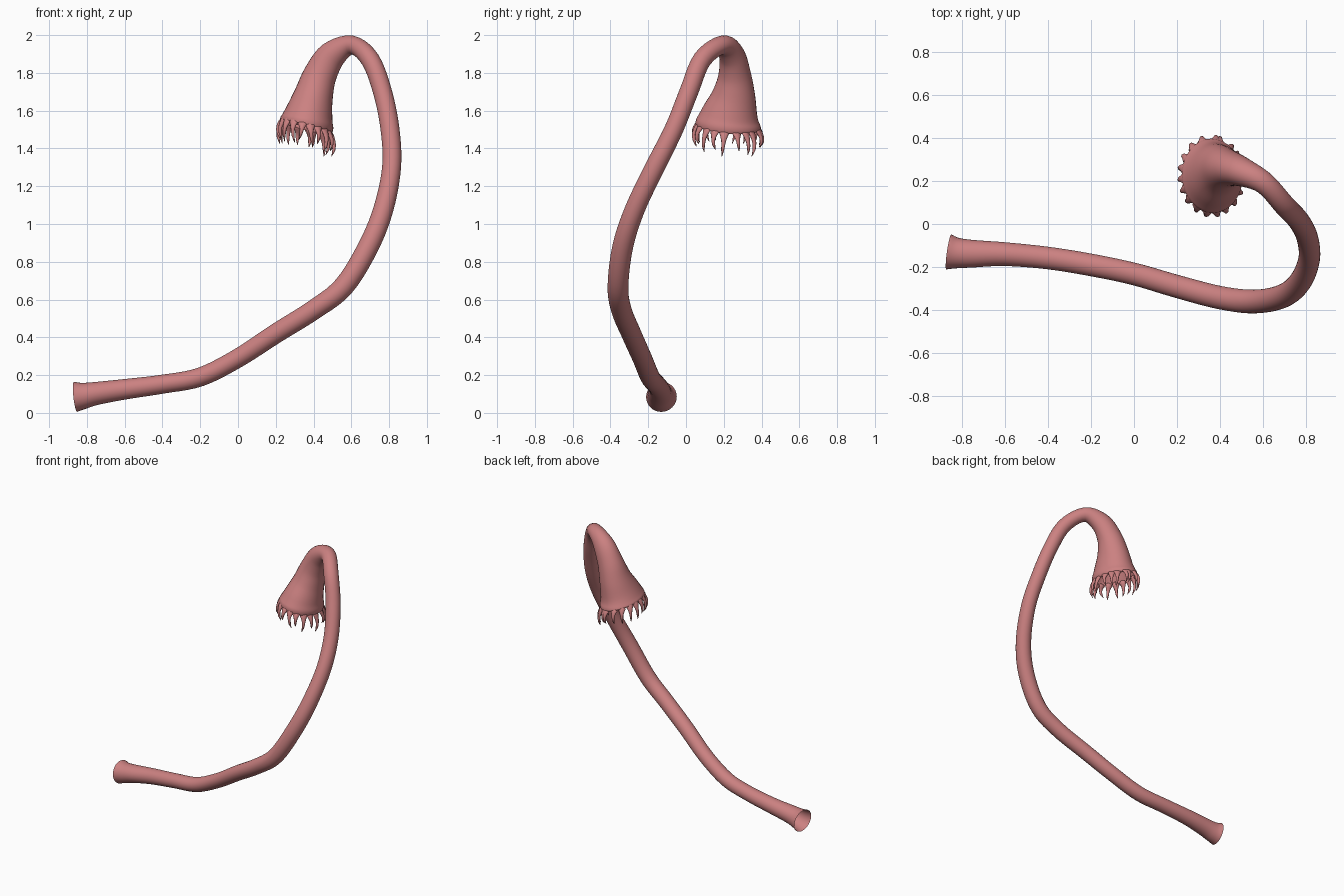
import bpy, bmesh, math, random
from mathutils import Vector

if "Cube" in bpy.data.objects:
    bpy.data.objects.remove(bpy.data.objects["Cube"])

random.seed(4)
mat = bpy.data.materials.new("tissue_pink")
mat.diffuse_color = (0.60, 0.22, 0.22, 1)
mat.use_nodes = True
mat.node_tree.nodes["Principled BSDF"].inputs["Base Color"].default_value = mat.diffuse_color


def spline(keys, steps):
    """Catmull-Rom through rows of numbers."""
    out = []
    n = len(keys)
    for i in range(n - 1):
        p = [keys[max(0, min(n - 1, i + k))] for k in (-1, 0, 1, 2)]
        for s in range(steps):
            t = s / steps
            out.append([0.5 * (2 * b + (c - a) * t + (2 * a - 5 * b + 4 * c - d) * t * t
                        + (3 * b - a - 3 * c + d) * t ** 3) for a, b, c, d in zip(*p)])
    out.append(list(keys[-1]))
    return out


def loft(bm, rows, sides, ref):
    """Sweep an ellipse along rows of x, y, z, half width along ref, half width across."""
    pts = [Vector(r[:3]) for r in rows]
    rings = []
    for i, r in enumerate(rows):
        t = (pts[min(i + 1, len(pts) - 1)] - pts[max(i - 1, 0)]).normalized()
        u = (ref - t * ref.dot(t)).normalized()
        v = t.cross(u)
        rings.append([bm.verts.new(pts[i] + u * r[3] * math.cos(a) + v * r[4] * math.sin(a))
                      for a in (2 * math.pi * k / sides for k in range(sides))])
    for a, b in zip(rings, rings[1:]):
        for k in range(sides):
            j = (k + 1) % sides
            bm.faces.new((a[k], a[j], b[j], b[k]))
    return rings


def finish(bm, name):
    me = bpy.data.meshes.new(name)
    bm.to_mesh(me)
    bm.free()
    me.materials.append(mat)
    me.shade_smooth()
    ob = bpy.data.objects.new(name, me)
    bpy.context.collection.objects.link(ob)
    return ob


# Open tube that widens into the bell
path = [
    (-.86, -.13, .085, .082, .08), (-.82, -.135, .09, .071, .07), (-.75, -.138, .103, .064, .061),
    (-.6, -.14, .125, .055, .054), (-.4, -.158, .152, .052, .05), (-.2, -.19, .19, .052, .05),
    (0, -.232, .29, .052, .05), (.2, -.29, .42, .053, .052), (.4, -.342, .545, .054, .053),
    (.56, -.36, .67, .055, .055), (.69, -.335, .88, .055, .055), (.77, -.27, 1.08, .053, .053),
    (.813, -.165, 1.3, .052, .05), (.805, -.065, 1.5, .05, .05), (.765, .015, 1.7, .05, .05),
    (.70, .085, 1.87, .05, .05), (.605, .19, 1.947, .052, .05), (.50, .242, 1.895, .068, .075),
    (.435, .258, 1.79, .087, .088), (.40, .252, 1.68, .117, .104), (.375, .232, 1.58, .152, .128),
    (.365, .225, 1.535, .172, .143), (.36, .223, 1.515, .172, .142)]
bm = bmesh.new()
rings = loft(bm, spline(path, 5), 32, Vector((0, 1, 0)))
rim = [v.co.copy() for v in rings[-1]]
# Lip curling inward
centre = sum(rim, Vector()) / len(rim)
axis = Vector((-.2, -.2, -1)).normalized()
lip = [bm.verts.new(c.lerp(centre, .1) + axis * .006) for c in rim]
for k in range(len(rim)):
    j = (k + 1) % len(rim)
    bm.faces.new((rings[-1][k], rings[-1][j], lip[j], lip[k]))
finish(bm, "tube_and_bell")

# Tapered fingers hanging around the rim
bm = bmesh.new()
count = 19
for i in range(count):
    f = (i + random.uniform(-.15, .15)) / count * len(rim)
    k = int(f) % len(rim)
    p = rim[k].lerp(rim[(k + 1) % len(rim)], f - math.floor(f))
    out = (p - centre).normalized()
    side = axis.cross(out)
    length = random.uniform(.085, .135)
    sway = random.uniform(-.02, .02)
    rows = []
    for s, w, d, o in ((-.15, .012, .004, -.008), (0, .026, .010, -.006), (.15, .019, .011, .002),
                       (.4, .011, .010, .012), (.7, .008, .008, .012), (1, .001, .001, 0)):
        q = p + Vector((0, 0, -1)) * length * s + out * o + side * sway * s * s
        rows.append((*q, w, d))
    ends = loft(bm, spline(rows, 2), 8, side)
    bm.faces.new(ends[-1])
finish(bm, "rim_fingers")
